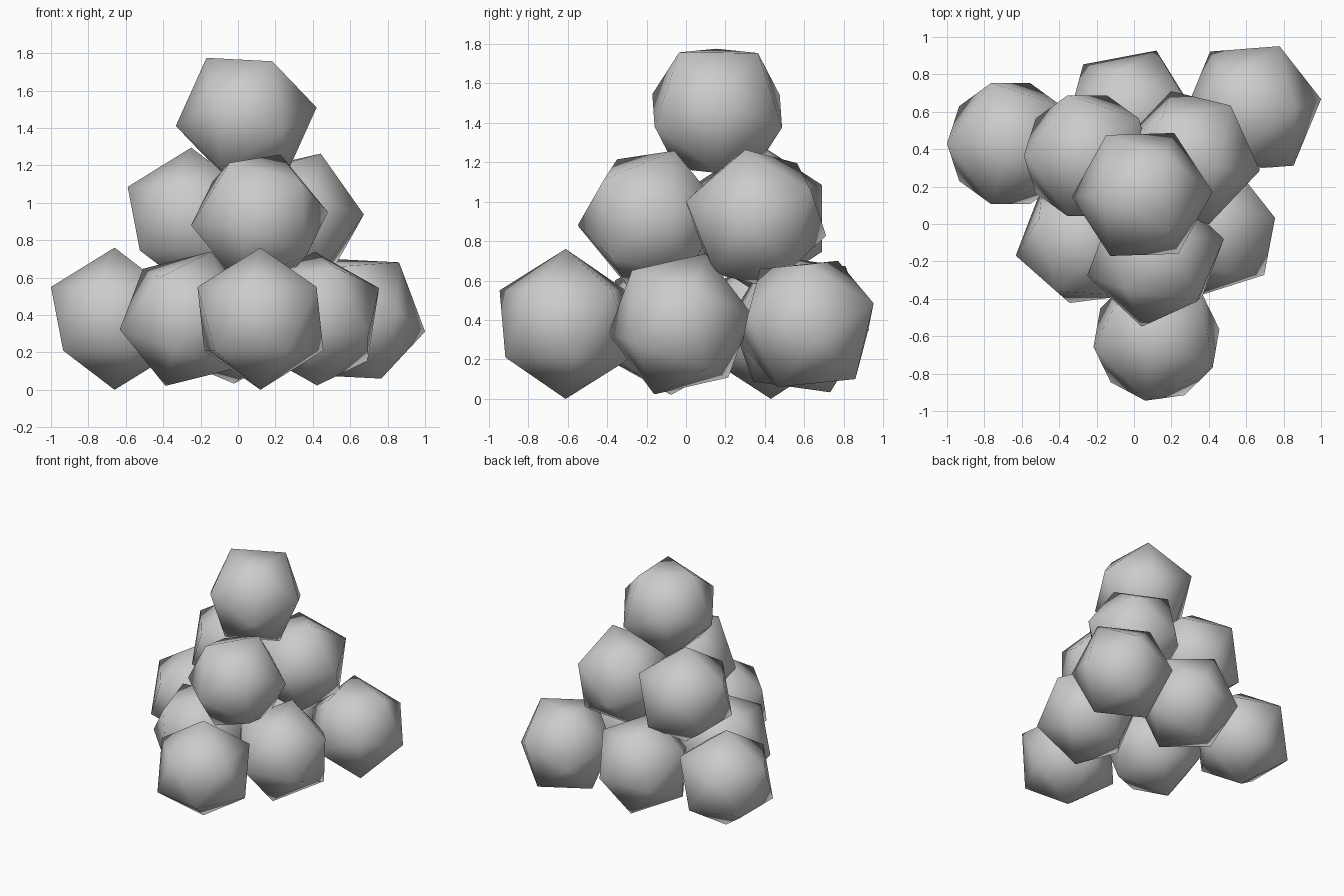
import bpy, bmesh
from math import cos, sin, radians
from mathutils import Vector, Matrix

if "Cube" in bpy.data.objects:
    bpy.data.objects.remove(bpy.data.objects["Cube"])

R = 0.38  # ball radius (corner to centre)


def frame(a, b):
    """Orthonormal frame placed symmetrically on two neighbouring corners."""
    a, b = Vector(a).normalized(), Vector(b).normalized()
    x = (a + b).normalized()
    y = (a - b).normalized()
    return Matrix((x, y, x.cross(y))).transposed()


def upright(deg):
    """Corner straight up, with an upper-ring corner at the given heading."""
    t = radians(deg)
    return (0, 0, 1), (0.894 * cos(t), 0.894 * sin(t), 0.447)


def ball(name, centre, corners):
    bm = bmesh.new()
    bmesh.ops.create_icosphere(bm, subdivisions=1, radius=R)
    top = max(bm.verts, key=lambda v: v.co.z)
    near = top.link_edges[0].other_vert(top)
    rot = frame(*corners) @ frame(top.co, near.co).transposed()
    bmesh.ops.transform(bm, matrix=rot.to_4x4(), verts=bm.verts)
    for f in bm.faces:
        f.smooth = True
    me = bpy.data.meshes.new(name)
    bm.to_mesh(me)
    bm.free()
    ob = bpy.data.objects.new(name, me)
    ob.location = centre
    bpy.context.collection.objects.link(ob)


# Bottom layer: three corners and three edge middles
ball("bottom_left_ball", (-0.66, 0.43, 0.38), upright(180))
ball("bottom_front_ball", (0.12, -0.61, 0.38), upright(188))
ball("bottom_right_ball", (0.63, 0.617, 0.38),
     ((0.37, 0.048, -0.07), (0.145, 0.333, 0.105)))
ball("bottom_left_mid_ball", (-0.265, -0.09, 0.38),
     ((-0.365, -0.085, -0.06), (-0.085, -0.33, -0.165)))
ball("bottom_right_mid_ball", (0.417, -0.03, 0.38),
     ((0.338, 0.065, 0.17), (0.0, 0.13, 0.355)))
ball("bottom_back_mid_ball", (-0.02, 0.575, 0.38),
     ((0.135, 0.355, -0.03), (-0.25, 0.285, -0.06)))

# Middle layer
ball("middle_left_ball", (-0.25, 0.365, 0.915), upright(180))
ball("middle_right_ball", (0.30, 0.355, 0.915),
     ((0.36, -0.07, 0.02), (0.21, 0.275, 0.138)))
ball("middle_front_ball", (0.115, -0.178, 0.915),
     ((-0.36, -0.10, -0.035), (-0.075, -0.362, -0.035)))

# Top ball
ball("top_ball", (0.044, 0.158, 1.46),
     ((0.373, 0.01, 0.05), (0.166, 0.327, -0.085)))
